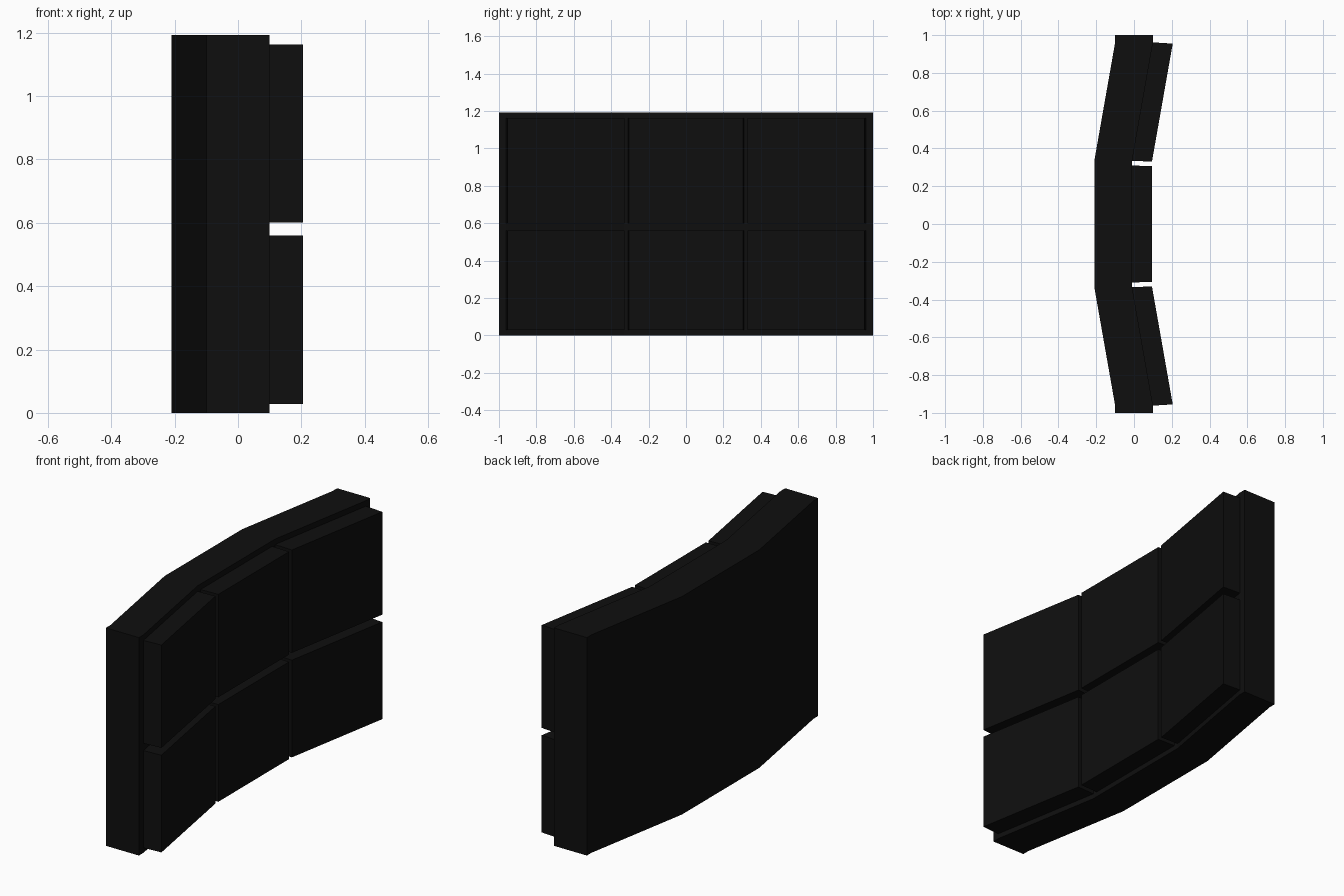
import bpy, bmesh

if "Cube" in bpy.data.objects:
    bpy.data.objects.remove(bpy.data.objects["Cube"])

black = bpy.data.materials.new("near_black")
black.diffuse_color = (0.0045, 0.0045, 0.0045, 1)
black.use_nodes = True
black.node_tree.nodes["Principled BSDF"].inputs["Base Color"].default_value = black.diffuse_color


def prism(name, outline, z0, z1):
    """Extrude an xy outline from z0 to z1."""
    bm = bmesh.new()
    face = bm.faces.new([bm.verts.new((x, y, z0)) for x, y in outline])
    up = bmesh.ops.extrude_face_region(bm, geom=[face])["geom"]
    bmesh.ops.translate(bm, vec=(0, 0, z1 - z0),
                        verts=[v for v in up if isinstance(v, bmesh.types.BMVert)])
    bmesh.ops.recalc_face_normals(bm, faces=bm.faces)
    mesh = bpy.data.meshes.new(name)
    bm.to_mesh(mesh)
    bm.free()
    mesh.materials.append(black)
    obj = bpy.data.objects.new(name, mesh)
    bpy.context.collection.objects.link(obj)
    return obj


# Curved backing wall: half outline mirrored across y
half_back = [(-0.10, 1.0), (-0.10, 0.96), (-0.21, 0.335)]
half_front = [(-0.01, 0.335), (0.10, 0.96), (0.10, 1.0)]
flip = lambda pts: [(x, -y) for x, y in pts]
outline = half_back + flip(half_back)[::-1] + flip(half_front)[::-1] + half_front
prism("backing_wall", outline, 0.0, 1.193)

# Raised panels: three columns by two rows, slightly sunk into the wall
side = [(-0.015, 0.335), (0.095, 0.33), (0.205, 0.955), (0.095, 0.962)]
middle = [(-0.015, 0.31), (0.095, 0.306), (0.095, -0.306), (-0.015, -0.31)]
for row, (z0, z1) in {"lower": (0.028, 0.56), "upper": (0.60, 1.163)}.items():
    prism(row + "_panel_left", flip(side), z0, z1)
    prism(row + "_panel_middle", middle, z0, z1)
    prism(row + "_panel_right", side, z0, z1)
